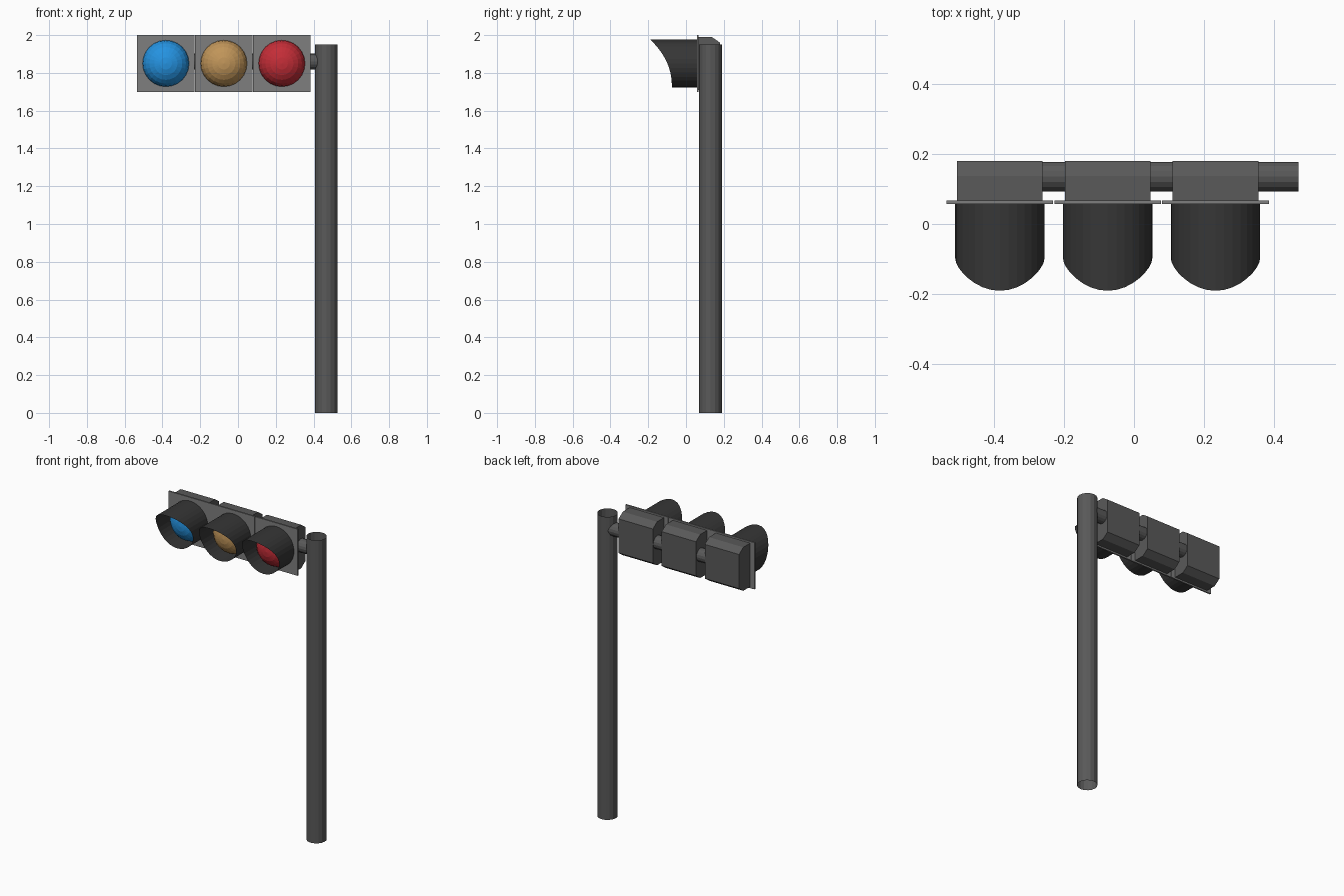
import bpy, bmesh, math
from mathutils import Matrix, Vector

if "Cube" in bpy.data.objects:
    bpy.data.objects.remove(bpy.data.objects["Cube"])


def material(name, rgb):
    m = bpy.data.materials.new(name)
    m.diffuse_color = (*rgb, 1)
    m.use_nodes = True
    m.node_tree.nodes["Principled BSDF"].inputs["Base Color"].default_value = m.diffuse_color
    return m


POLE = material("dark grey metal", (0.10, 0.10, 0.10))
PLATE = material("mid grey panel", (0.21, 0.21, 0.21))
HOOD = material("black hood", (0.037, 0.037, 0.037))
LENSES = [
    ("blue", material("blue lens", (0.018, 0.29, 0.75))),
    ("amber", material("amber lens", (0.53, 0.30, 0.10))),
    ("red", material("red lens", (0.55, 0.026, 0.038))),
]


def finish(name, bm, mat, smooth=False):
    bmesh.ops.recalc_face_normals(bm, faces=bm.faces)
    me = bpy.data.meshes.new(name)
    bm.to_mesh(me)
    bm.free()
    me.materials.append(mat)
    ob = bpy.data.objects.new(name, me)
    bpy.context.collection.objects.link(ob)
    if smooth:
        me.shade_smooth()
    return ob


def tube(name, start, end, radius, sides, mat):
    """Open-ended tube between two points."""
    a, b = Vector(start), Vector(end)
    bm = bmesh.new()
    turn = (b - a).to_track_quat('Z', 'Y').to_matrix().to_4x4()
    bmesh.ops.create_cone(bm, cap_ends=False, segments=sides, radius1=radius,
                          radius2=radius, depth=(b - a).length,
                          matrix=Matrix.Translation((a + b) / 2) @ turn)
    return finish(name, bm, mat)


def prism(name, profile, x0, x1, mat):
    """Extrude a (y, z) profile along x."""
    bm = bmesh.new()
    face = bm.faces.new([bm.verts.new((x0, y, z)) for y, z in profile])
    ext = bmesh.ops.extrude_face_region(bm, geom=[face])
    moved = [v for v in ext["geom"] if isinstance(v, bmesh.types.BMVert)]
    bmesh.ops.translate(bm, verts=moved, vec=(x1 - x0, 0, 0))
    return finish(name, bm, mat)


def hood(name, cx, cz, r, back, mat, sides=32):
    """Thin round visor, long at the top and swept back to the bottom."""
    bm = bmesh.new()
    rings = []
    for i in range(sides):
        a = 2 * math.pi * i / sides
        x, t = cx + r * math.cos(a), math.sin(a)
        front = -0.075 - 0.115 * ((t + 1) / 2) ** 2.3
        rings.append([bm.verts.new((x, y, cz + r * t)) for y in (back, front)])
    for i in range(sides):
        p, q = rings[i], rings[(i + 1) % sides]
        bm.faces.new((p[0], q[0], q[1], p[1]))
    return finish(name, bm, mat)


def dome(name, cx, cy, cz, r, depth, mat):
    """Faceted lens bulging toward the front."""
    bm = bmesh.new()
    bmesh.ops.create_uvsphere(bm, u_segments=24, v_segments=12, radius=1)
    back = [v for v in bm.verts if v.co.z < -0.01]
    bmesh.ops.delete(bm, geom=back, context='VERTS')
    bm.transform(Matrix.Translation((cx, cy, cz))
                 @ Matrix.Rotation(math.pi / 2, 4, 'X')
                 @ Matrix.Diagonal((r, r, depth, 1)))
    return finish(name, bm, mat)


# Upright pole and the arm running through the housings
tube("pole", (0.468, 0.13, 0), (0.468, 0.13, 1.95), 0.06, 16, POLE)
tube("arm", (-0.38, 0.135, 1.86), (0.468, 0.135, 1.86), 0.042, 16, POLE)

# Housing profile with chamfered rear edges, and the flat front panel
housing = [(0.066, 1.71), (0.137, 1.71), (0.18, 1.74),
           (0.18, 1.96), (0.137, 1.99), (0.066, 1.99)]
panel = [(0.057, 1.70), (0.067, 1.70), (0.067, 2.0), (0.057, 2.0)]

# Three repeated signal units
for i, (colour, lens) in enumerate(LENSES):
    cx = -0.382 + 0.307 * i
    prism(colour + "_housing", housing, cx - 0.122, cx + 0.122, POLE)
    prism(colour + "_panel", panel, cx - 0.152, cx + 0.152, PLATE)
    hood(colour + "_hood", cx, 1.85, 0.127, 0.058, HOOD)
    dome(colour + "_lens", cx, 0.056, 1.85, 0.123, 0.10, lens)
